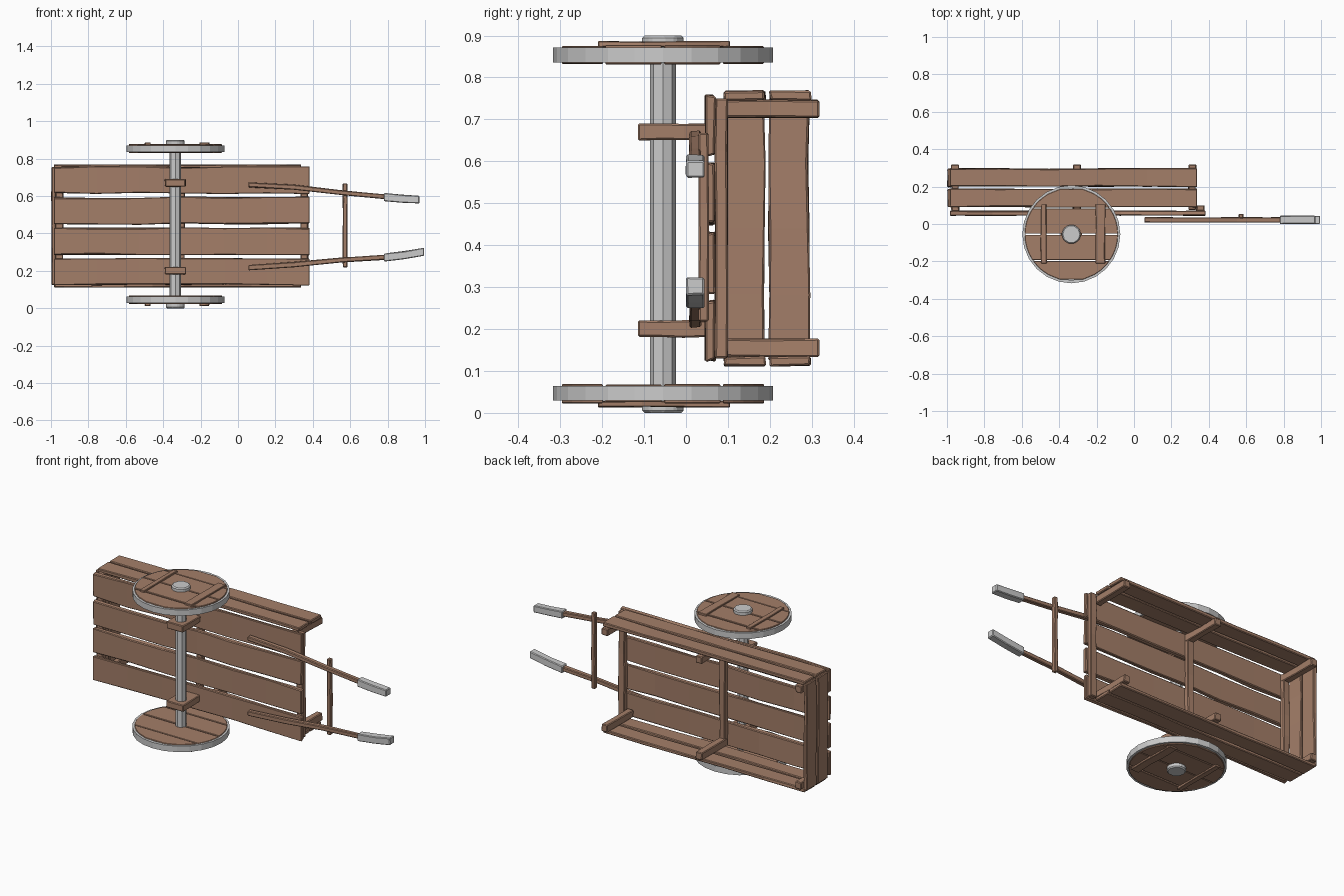
import bpy, bmesh, math, random
from mathutils import Vector

if "Cube" in bpy.data.objects:
    bpy.data.objects.remove(bpy.data.objects["Cube"])

random.seed(4)
X, Y, Z = Vector((1, 0, 0)), Vector((0, 1, 0)), Vector((0, 0, 1))
WOOD = bpy.data.materials.new("wood")
WOOD.diffuse_color = (0.37, 0.21, 0.14, 1)
WOOD.use_nodes = True
WOOD.node_tree.nodes["Principled BSDF"].inputs["Base Color"].default_value = WOOD.diffuse_color
MID = 0.44                     # centre of the cart body across its width
AX, AY = -0.335, -0.055        # axle position


def finish(name, bm, mat=None, bevel=0):
    bmesh.ops.recalc_face_normals(bm, faces=bm.faces)
    me = bpy.data.meshes.new(name)
    bm.to_mesh(me)
    bm.free()
    ob = bpy.data.objects.new(name, me)
    bpy.context.collection.objects.link(ob)
    if mat:
        me.materials.append(mat)
    if bevel:
        m = ob.modifiers.new("worn_edges", 'BEVEL')
        m.width, m.segments = bevel, 1
    return ob


def beam(name, path, u, v, wu, wv, jit=0.003, mat=WOOD, bevel=0.004):
    """Rough-hewn bar along path, half sizes wu along u and wv along v."""
    bm = bmesh.new()
    rings = []
    for p in path:
        ring = []
        for a, b in ((-1, -1), (1, -1), (1, 1), (-1, 1)):
            q = Vector(p) + u * (a * wu + random.uniform(-jit, jit)) \
                + v * (b * wv + random.uniform(-jit, jit) * 0.5)
            ring.append(bm.verts.new(q))
        rings.append(ring)
    for r, s in zip(rings, rings[1:]):
        for i in range(4):
            j = (i + 1) % 4
            bm.faces.new((r[i], r[j], s[j], s[i]))
    bm.faces.new(rings[0])
    bm.faces.new(rings[-1])
    return finish(name, bm, mat, bevel)


def line(a, b, n):
    a, b = Vector(a), Vector(b)
    return [a.lerp(b, i / n) for i in range(n + 1)]


def prism(name, pts, z0, z1, mat=None, bevel=0):
    bm = bmesh.new()
    f = bm.faces.new([bm.verts.new((x, y, z0)) for x, y in pts])
    ext = bmesh.ops.extrude_face_region(bm, geom=[f])['geom']
    for e in ext:
        if isinstance(e, bmesh.types.BMVert):
            e.co.z = z1
    return finish(name, bm, mat, bevel)


def circle(r, n):
    return [(AX + r * math.cos(2 * math.pi * i / n),
             AY + r * math.sin(2 * math.pi * i / n)) for i in range(n)]


# Floor planks
for i in range(4):
    z = MID + (i - 1.5) * 0.163
    beam("floor_plank", line((-0.985, 0.058, z), (0.383, 0.058, z), 6),
         Z, Y, 0.071, 0.012, 0.005)

# Cross beams on the floor
for x in (-0.955, -0.305, 0.355):
    beam("cross_beam", line((x, 0.084, MID - 0.31), (x, 0.084, MID + 0.31), 5),
         X, Y, 0.02, 0.015)

# Side planks and their inside posts
for s in (-1, 1):
    z = MID + s * 0.317
    for y in (0.14, 0.248):
        beam("side_plank", line((-0.985, y, z), (0.338, y, z), 5),
             Y, Z, 0.048, 0.011, 0.004)
    for x in (-0.957, -0.305, 0.312):
        zp = MID + s * 0.285
        beam("side_post", line((x, 0.075, zp), (x, 0.318, zp), 2),
             X, Z, 0.02, 0.021)

# End boards, closing the far end only
for y in (0.14, 0.246):
    beam("end_plank", line((-0.986, y, MID - 0.315), (-0.986, y, MID + 0.315), 4),
         Y, X, 0.047, 0.011, 0.004)

# Axle, axle blocks and hubs
prism("axle", circle(0.031, 8), 0.02, 0.88)
for z in (0.2, 0.67):
    beam("axle_block", line((AX, -0.115, z), (AX, 0.05, z), 3), X, Z, 0.055, 0.02)
for z in (0, 0.87):
    prism("hub_cap", circle(0.052, 10), z, z + 0.03, None, 0.006)

# Wheels: iron tyre around sawn boards, battens on the outer face
R_IN = 0.249
for s in (-1, 1):
    def wz(d):
        return 0.45 + s * d
    bm = bmesh.new()
    n = 24
    rings = [[bm.verts.new((x, y, wz(d))) for x, y in circle(r, n)]
             for r, d in ((0.262, 0.386), (0.262, 0.421), (0.245, 0.421), (0.245, 0.386))]
    for k in range(4):
        r, t = rings[k], rings[(k + 1) % 4]
        for i in range(n):
            j = (i + 1) % n
            bm.faces.new((r[i], r[j], t[j], t[i]))
    finish("wheel_tyre", bm)

    cuts = (-0.244, -0.14, 0.0, 0.14, 0.244)
    for lo, hi in zip(cuts, cuts[1:]):
        ys = [lo + 0.003 + (hi - lo - 0.006) * k / 4 for k in range(5)]
        half = [(math.sqrt(R_IN ** 2 - y * y), y) for y in ys]
        pts = [(AX + x, AY + y) for x, y in half] + \
              [(AX - x, AY + y) for x, y in reversed(half)]
        t = random.uniform(0, 0.004)
        prism("wheel_board", pts, wz(0.383 - t / 2), wz(0.424 + t), WOOD, 0.002)

    for dx, w in ((-0.148, 0.015), (0.155, 0.025)):
        beam("wheel_batten", line((AX + dx, AY - 0.155, wz(0.429)),
                                  (AX + dx, AY + 0.16, wz(0.429)), 3),
             X, Z, w, 0.007, 0.003, WOOD, 0.002)

# Handle shafts with grips
shafts = (((0.055, 0.66), (0.3, 0.648), (0.55, 0.618), (0.785, 0.595), (0.97, 0.582)),
          ((0.055, 0.217), (0.3, 0.234), (0.55, 0.257), (0.785, 0.272), (0.995, 0.303)))
for pts in shafts:
    p = [Vector((x, 0.022, z)) for x, z in pts]
    beam("handle_shaft", p[:4], Z, Y, 0.013, 0.014, 0.002)
    beam("handle_grip", [p[3] - X * 0.005, p[3].lerp(p[4], 0.5) - Z * 0.003, p[4]],
         Z, Y, 0.021, 0.022, 0.002, None)

# Bar joining the handles
beam("handle_crossbar", line((0.572, 0.042, 0.218), (0.572, 0.042, 0.668), 5),
     X, Y, 0.012, 0.012, 0.002)
